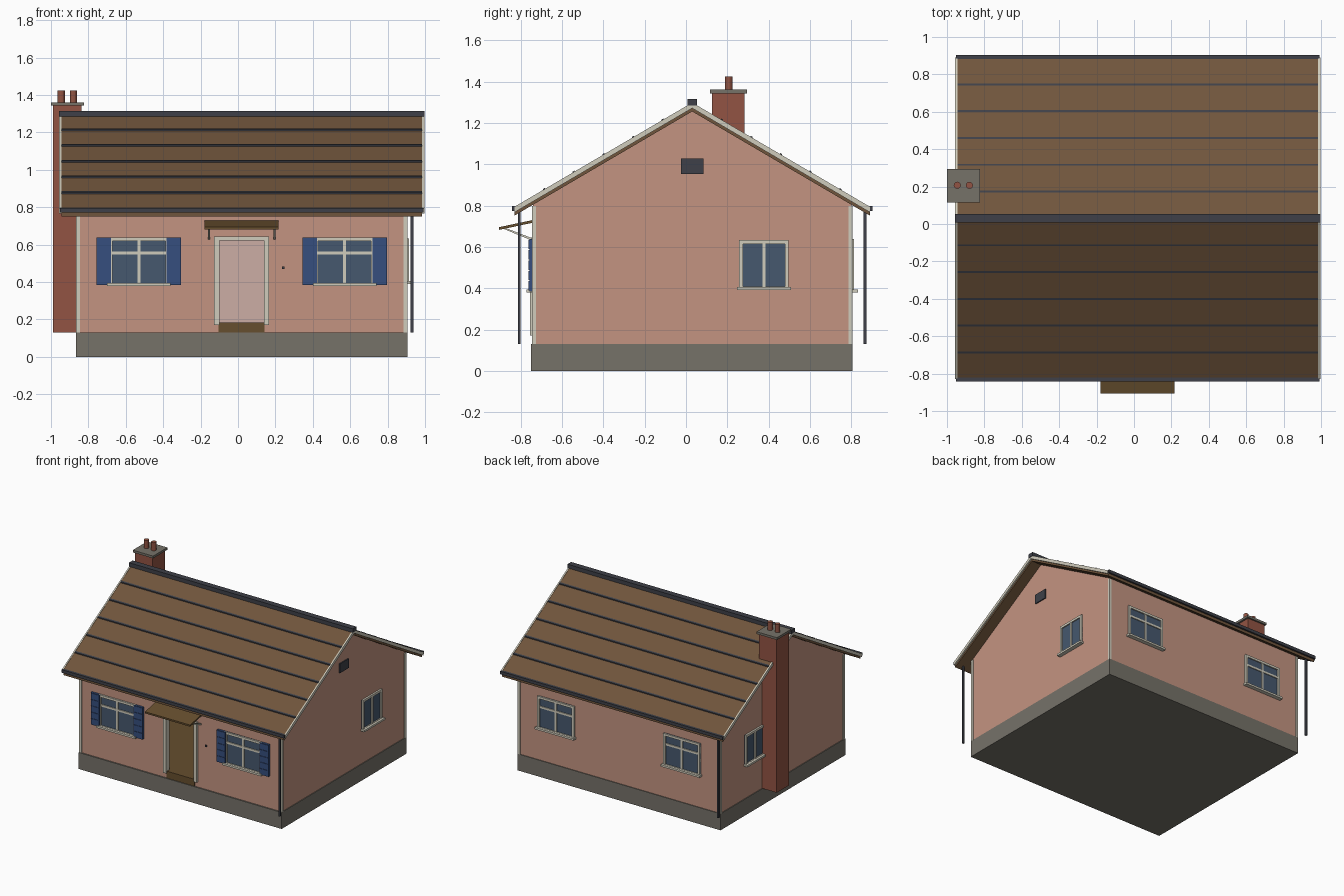
import bpy, bmesh, math
from mathutils import Matrix, Vector

if "Cube" in bpy.data.objects:
    bpy.data.objects.remove(bpy.data.objects["Cube"])


def material(name, rgb):
    lin = [((c / 255 + 0.055) / 1.055) ** 2.4 for c in rgb] + [1]
    m = bpy.data.materials.new(name)
    m.use_nodes = True
    m.diffuse_color = lin
    m.node_tree.nodes["Principled BSDF"].inputs["Base Color"].default_value = lin
    return m


PLASTER = material("pink plaster", (196, 148, 129))
STONE = material("grey stone", (118, 114, 105))
ROOF = material("brown roofing", (112, 85, 60))
SLATE = material("dark slate", (62, 64, 72))
TRIM = material("cream trim", (208, 204, 188))
GLASS = material("blue glass", (70, 88, 110))
BLUE = material("blue paint", (54, 78, 126))
BRICK = material("red brick", (146, 84, 67))
WOOD = material("brown wood", (102, 78, 46))
LINING = material("pale pink lining", (204, 173, 165))


def finish(name, bm, mat):
    bmesh.ops.recalc_face_normals(bm, faces=bm.faces)
    me = bpy.data.meshes.new(name)
    bm.to_mesh(me)
    bm.free()
    me.materials.append(mat)
    ob = bpy.data.objects.new(name, me)
    bpy.context.collection.objects.link(ob)
    return ob


def boxes(name, mat, *spans):
    """One object from boxes given as ((x0, x1), (y0, y1), (z0, z1))."""
    bm = bmesh.new()
    for s in spans:
        mid = Vector([(a + b) / 2 for a, b in s])
        size = [abs(b - a) for a, b in s]
        bmesh.ops.create_cube(bm, matrix=Matrix.Translation(mid) @ Matrix.Diagonal(size + [1]))
    return finish(name, bm, mat)


def prism(name, mat, pts, a, b, axis="x"):
    """Extrude a (y, z) or (x, z) outline from a to b along the axis."""
    bm = bmesh.new()
    face = bm.faces.new([bm.verts.new((a, u, z) if axis == "x" else (u, a, z)) for u, z in pts])
    moved = bmesh.ops.extrude_face_region(bm, geom=[face])["geom"]
    step = Vector((b - a, 0, 0)) if axis == "x" else Vector((0, b - a, 0))
    bmesh.ops.translate(bm, vec=step, verts=[v for v in moved if isinstance(v, bmesh.types.BMVert)])
    return finish(name, bm, mat)


# Main sizes: wall planes, centre lines, roof slope
X0, X1, Y0, Y1 = -0.86, 0.90, -0.74, 0.80
CX, CY = 0.02, 0.03
BASE, RIDGE, SLOPE, EAVE = 0.13, 1.295, 0.586, 0.86


def roof_z(y):
    return RIDGE - abs(y - CY) * SLOPE


def chevron(half, top, bottom):
    ys = (CY - half, CY, CY + half)
    return [(y, roof_z(y) + top) for y in ys] + [(y, roof_z(y) + bottom) for y in reversed(ys)]


# Plinth and walls
boxes("plinth", STONE, ((X0 - .006, X1 + .006), (Y0 - .01, Y1 + .006), (0, BASE)))
eave_z = roof_z(Y0) - 0.04
gable = [(Y0, BASE), (Y1, BASE), (Y1, eave_z), (CY, RIDGE - 0.04), (Y0, eave_z)]
prism("left_gable_wall", PLASTER, gable, X1 - 0.03, X1)
prism("right_gable_wall", PLASTER, gable, X0, X0 + 0.03)
D0, D1, DTOP = CX - 0.123, CX + 0.123, 0.625
prism("front_wall", PLASTER, [(X0, BASE), (D0, BASE), (D0, DTOP), (D1, DTOP), (D1, BASE),
                              (X1, BASE), (X1, eave_z), (X0, eave_z)], Y0, Y0 + 0.03, "y")
boxes("back_wall", PLASTER, ((X0, X1), (Y1 - 0.03, Y1), (BASE, eave_z)))
boxes("corner_boards", TRIM, *[((x - .01, x + .01), (y - .01, y + .01), (BASE, eave_z - .005))
                               for x in (X0 + .004, X1 - .004) for y in (Y0 + .004, Y1 - .004)])

# Room seen through the open doorway
boxes("floor", WOOD, ((X0 + .03, X1 - .03), (Y0 + .03, Y1 - .03), (BASE, .185)),
      ((D0, D1), (Y0 - .004, Y0 + .03), (BASE, .185)))
boxes("room_lining", LINING,
      ((X0 + .03, X1 - .03), (Y1 - .04, Y1 - .03), (.185, .79)),
      ((X0 + .03, X0 + .04), (Y0 + .03, Y1 - .03), (.185, .79)),
      ((X1 - .04, X1 - .03), (Y0 + .03, Y1 - .03), (.185, .79)),
      ((X0 + .03, X1 - .03), (Y0 + .03, Y1 - .03), (.78, .79)))

# Roof, edge boards, seams and ridge
RX0, RX1 = -0.945, 0.985
prism("roof", ROOF, chevron(EAVE, 0, -0.04), RX0, RX1)
prism("right_edge_boards", TRIM, chevron(EAVE, .003, -.024), RX0 - .011, RX0)
prism("left_edge_boards", TRIM, chevron(EAVE, .003, -.024), RX1, RX1 + .011)
for side, label in ((-1, "front"), (1, "back")):
    for i in range(1, 6):
        y = CY + side * EAVE * i / 6
        strip = [(y + d, roof_z(y + d) + h) for d, h in
                 ((-.005, -.004), (.005, -.004), (.005, .008), (-.005, .008))]
        prism(f"{label}_roof_seam", SLATE, strip, RX0, RX1)
    # Gutter and its downpipe
    y = CY + side * (EAVE + .002)
    boxes(f"{label}_gutter", SLATE, ((RX0 - .006, RX1 + .006), (y - .011, y + .011), (.773, .797)))
    x, y = CX - side * 0.91, CY + side * 0.837
    boxes(f"{label}_downpipe", SLATE, ((x - .007, x + .007), (y - .007, y + .007), (BASE, .78)))
boxes("ridge_cap", SLATE, ((-.957, .998), (CY - .023, CY + .023), (1.285, 1.315)))

# Chimney on the right gable
boxes("chimney_stack", BRICK, ((-.99, -.837), (.127, .282), (BASE, 1.345)))
boxes("chimney_cap", STONE, ((-1, -.823), (.116, .294), (1.343, 1.361)))
bm = bmesh.new()
for x in (-.945, -.88):
    bmesh.ops.create_cone(bm, cap_ends=True, segments=12, radius1=.019, radius2=.019, depth=.07,
                          matrix=Matrix.Translation((x, .207, 1.39)))
finish("chimney_pots", bm, BRICK)


def on_wall(side, u, d, z):
    """Box on a wall: u along it, d outward from it, z up."""
    if side == "front":
        return (u, (Y0 - d[0], Y0 - d[1]), z)
    if side == "back":
        return (u, (Y1 + d[0], Y1 + d[1]), z)
    if side == "left":
        return ((X1 + d[0], X1 + d[1]), u, z)
    return ((X0 - d[0], X0 - d[1]), u, z)


def window(side, c, w, z0, z1, cross):
    def part(u0, u1, out, a, b):
        return on_wall(side, (c + u0, c + u1), (0, out), (a, b))
    t = .018
    boxes(f"{side}_window_glass", GLASS, part(-w, w, .005, z0, z1))
    bars = [part(-w, -w + t, .014, z0, z1), part(w - t, w, .014, z0, z1),
            part(-w, w, .014, z1 - t, z1), part(-w, w, .014, z0, z0 + t / 2),
            part(-.008, .008, .012, z0, z1)]
    if cross:
        z = z0 + (z1 - z0) * .67
        bars.append(part(-w, w, .012, z - .008, z + .008))
    boxes(f"{side}_window_frame", TRIM, *bars)
    boxes(f"{side}_window_sill", TRIM, part(-w - .01, w + .01, .032, z0 - .008, z0 + .007))


for c in (CX - .55, CX + .55):
    window("front", c, .16, .387, .637, True)
    window("back", c, .16, .387, .637, True)
    # Shutters with raised slats
    for s in (-1, 1):
        inner, outer = c + s * .148, c + s * .226
        slats = [on_wall("front", (inner + s * .003, outer - s * .003), (0, .021),
                         (.389 + k * .05, .434 + k * .05)) for k in range(5)]
        boxes("shutter", BLUE, on_wall("front", (inner, outer), (0, .017), (.384, .637)), *slats)
window("left", .377, .12, .398, .632, False)
window("right", .377, .12, .398, .632, False)
boxes("gable_vent", SLATE, on_wall("left", (CY - .055, CY + .055), (0, .008), (.953, 1.027)))

# Door surround, bell and canopy
boxes("door_frame", TRIM,
      on_wall("front", (D0 - .024, D0 + .003), (-.03, .015), (.17, .645)),
      on_wall("front", (D1 - .003, D1 + .024), (-.03, .015), (.17, .645)),
      on_wall("front", (D0, D1), (-.03, .015), (.622, .645)))
boxes("door_bell", SLATE, on_wall("front", (.235, .248), (0, .01), (.47, .483)))
prism("door_canopy", WOOD, [(Y0, .73), (-.905, .695), (-.905, .682), (Y0, .717)], -.178, .216)
for x in (CX - .175, CX + .175):
    prism("canopy_bracket", TRIM, [(Y0, .64), (-.88, .694), (-.88, .686), (Y0, .628)], x - .005, x + .005)
